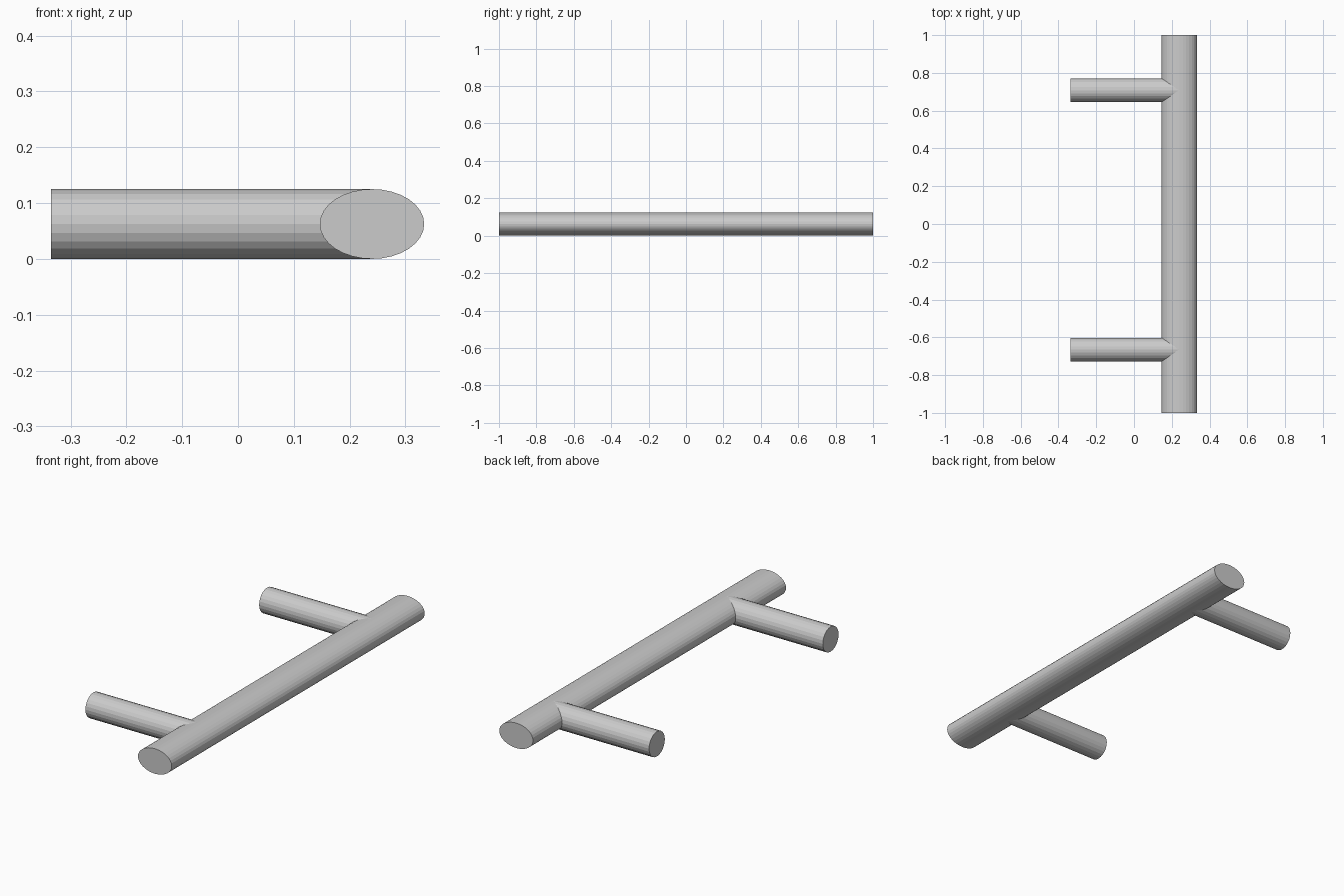
import bpy
from math import pi

cube = bpy.data.objects.get("Cube")
if cube:
    bpy.data.objects.remove(cube, do_unlink=True)

# Brushed grey metal
GREY = (0.6, 0.6, 0.6, 1)
metal = bpy.data.materials.new("grey metal")
metal.use_nodes = True
metal.diffuse_color = GREY
metal.node_tree.nodes["Principled BSDF"].inputs["Base Color"].default_value = GREY

HALF_HEIGHT = 0.0625
BAR_X = 0.24
BAR_HALF_WIDTH = 0.0935
POST_END = -0.335


def rod(name, sides, length, location, rotation, scale=(1, 1, 1)):
    """Capped flat-faceted cylinder of the common height."""
    bpy.ops.mesh.primitive_cylinder_add(
        vertices=sides, radius=HALF_HEIGHT, depth=length,
        location=location, rotation=rotation)
    obj = bpy.context.object
    obj.name = name
    obj.scale = scale
    bpy.ops.object.transform_apply(location=False, rotation=True, scale=True)
    obj.data.materials.append(metal)
    return obj


# Long oval grip bar
rod("grip_bar", 32, 2, (BAR_X, 0, HALF_HEIGHT), (pi / 2, 0, 0),
    (BAR_HALF_WIDTH / HALF_HEIGHT, 1, 1))

# Two round mounting posts running into the middle of the bar
for name, y in (("front_post", -0.665), ("back_post", 0.708)):
    rod(name, 24, BAR_X - POST_END, ((BAR_X + POST_END) / 2, y, HALF_HEIGHT),
        (0, pi / 2, 0))
